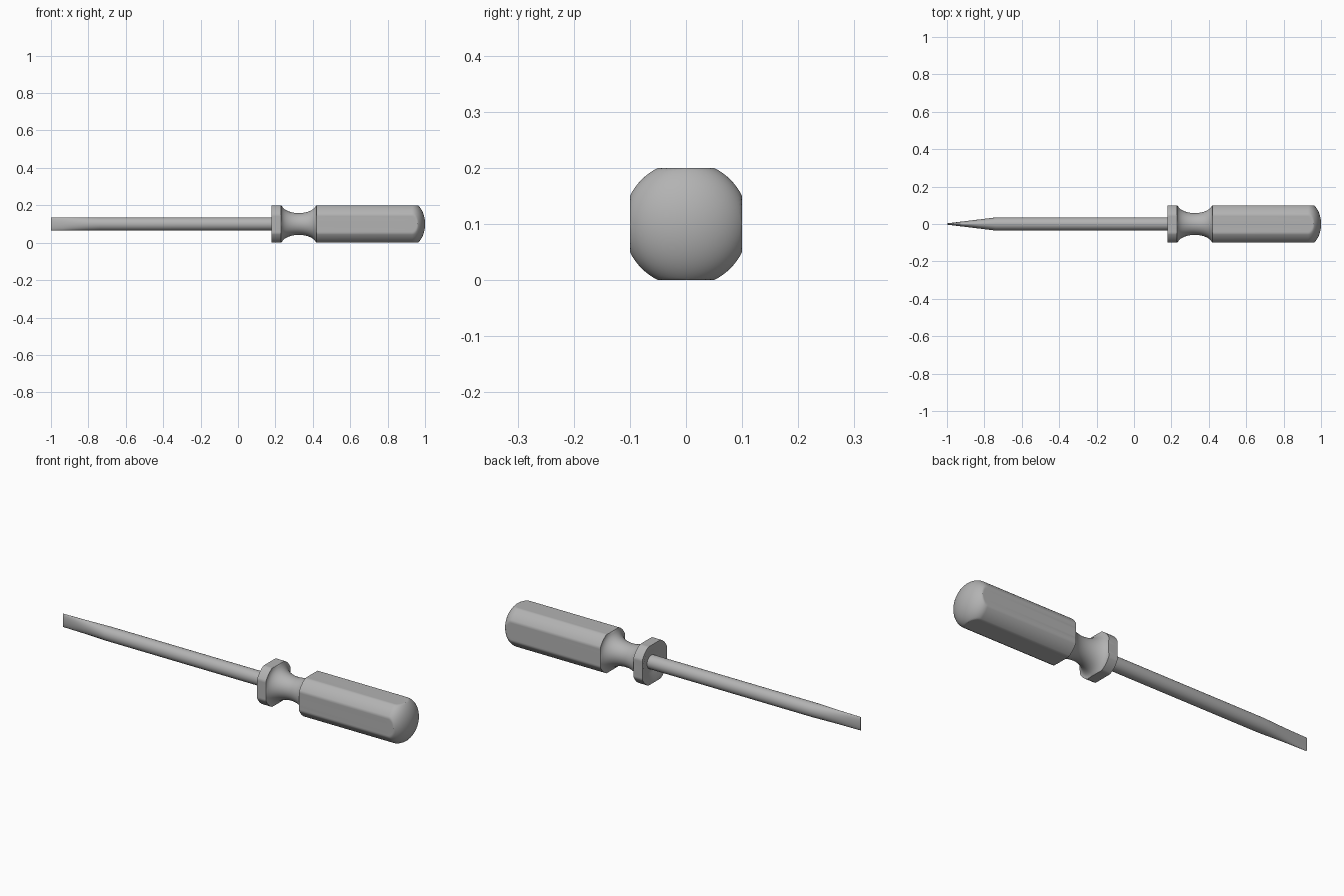
import bpy
import bmesh
from math import sin, cos, pi, atan2, radians

if "Cube" in bpy.data.objects:
    bpy.data.objects.remove(bpy.data.objects["Cube"], do_unlink=True)

AXIS_Z = 0.1      # height of the tool's long axis
FLAT = 0.1        # distance of the four grip flats from the axis
GRIP_R = 0.1118   # radius of the round stock between the flats
SHAFT_R = 0.035

grey = bpy.data.materials.new("plain grey")
grey.use_nodes = True
colour = (0.45, 0.45, 0.45, 1)
grey.diffuse_color = colour
grey.node_tree.nodes["Principled BSDF"].inputs["Base Color"].default_value = colour


def loft(name, profile, angles, shape, crease):
    """Rings of (x, radius) around the x axis; shape maps x, y, z to the final section."""
    bm = bmesh.new()
    rings = [[bm.verts.new(shape(x, r * cos(a), r * sin(a))) for a in angles]
             for x, r in profile]
    n = len(angles)
    for low, high in zip(rings, rings[1:]):
        for i in range(n):
            j = (i + 1) % n
            bm.faces.new((low[i], low[j], high[j], high[i]))
    bm.faces.new(rings[0])
    bm.faces.new(rings[-1])
    bmesh.ops.recalc_face_normals(bm, faces=bm.faces[:])
    mesh = bpy.data.meshes.new(name)
    bm.to_mesh(mesh)
    bm.free()
    mesh.materials.append(grey)
    obj = bpy.data.objects.new(name, mesh)
    obj.location.z = AXIS_Z
    bpy.context.collection.objects.link(obj)
    bpy.ops.object.select_all(action="DESELECT")
    obj.select_set(True)
    bpy.context.view_layer.objects.active = obj
    bpy.ops.object.shade_smooth_by_angle(angle=radians(crease))
    return obj


def grip_section(x, y, z):
    """Trim the round stock to four flats."""
    return x, max(-FLAT, min(FLAT, y)), max(-FLAT, min(FLAT, z))


def blade_section(x, y, z):
    """Squeeze the round shaft sideways into a thin blade."""
    t = min(1, max(0, (-0.74 - x) / 0.26))
    return x, y * (1 - 0.9 * t), z


# Handle: dished collar, waisted neck, flat-sided grip and domed butt
profile = [(0.2, 0.025), (0.195, 0.055), (0.18, 0.092), (0.18, GRIP_R)]
steps = 24
for i in range(steps + 1):
    t = pi * i / steps
    profile.append((0.325 - 0.095 * cos(t), GRIP_R - 0.0538 * sin(t)))
for i in range(steps):
    t = pi / 2 * i / steps
    profile.append((0.93 + 0.07 * sin(t), GRIP_R * cos(t)))
profile.append((1.0, 0.002))

# Section angles, with points exactly on the edges of the flats
edge = atan2(0.05, FLAT)
angles = []
for quarter in range(4):
    base = quarter * pi / 2
    angles += [base - edge + 2 * edge * i / 12 for i in range(12)]
    angles += [base + edge + (pi / 2 - 2 * edge) * i / 10 for i in range(10)]
loft("handle", profile, angles, grip_section, 35)

# Shaft with the tapered blade at its tip
stations = [-1, -0.935, -0.87, -0.805, -0.74, 0.22]
loft("shaft", [(x, SHAFT_R) for x in stations],
     [2 * pi * i / 32 for i in range(32)], blade_section, 40)
